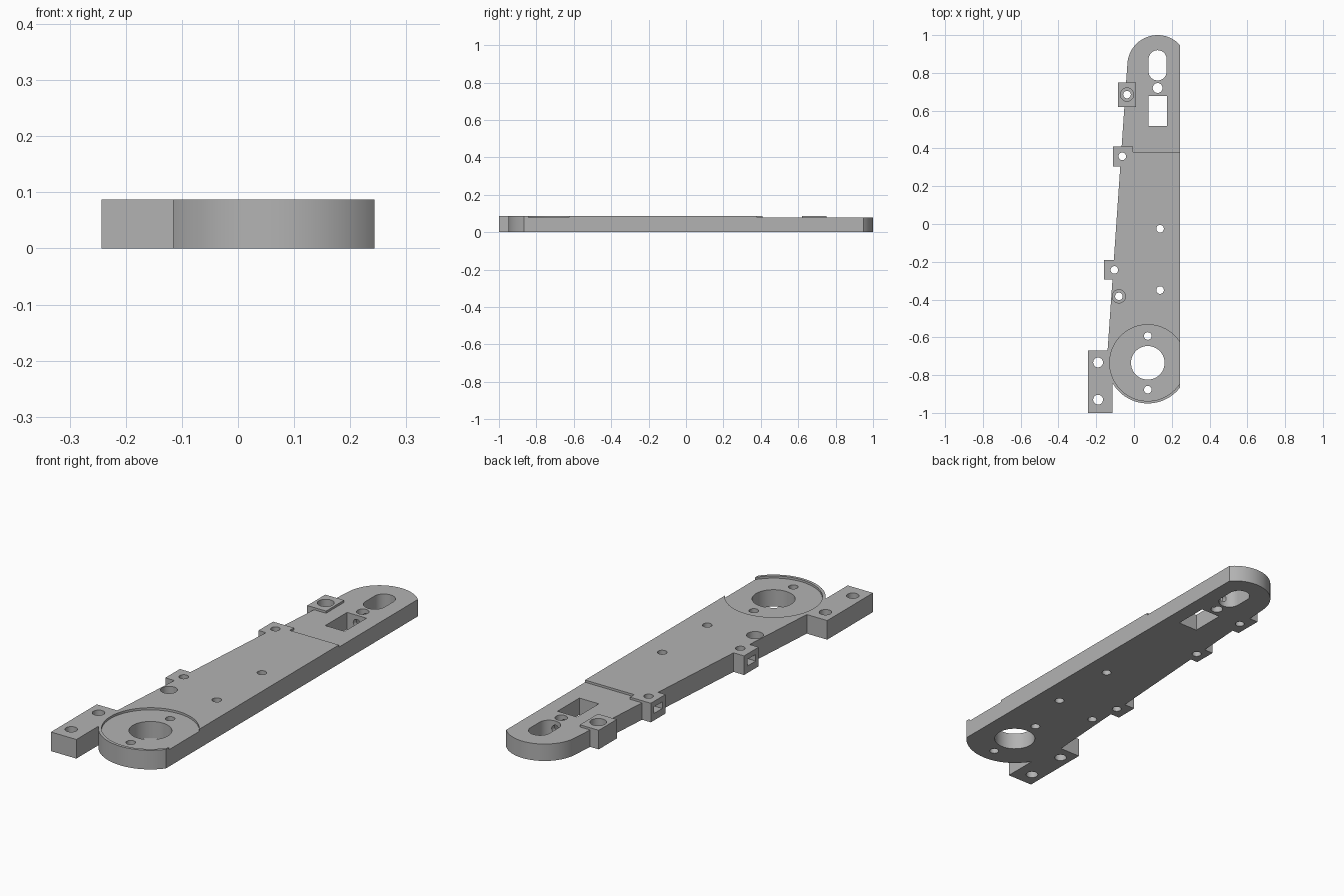
import bpy, bmesh
from math import cos, sin, acos, radians, degrees

if "Cube" in bpy.data.objects:
    bpy.data.objects.remove(bpy.data.objects["Cube"])

TOP, LOW = 0.087, 0.077          # full height and recessed height
RIGHT = 0.243                    # straight right edge
HUB, HUB_R = (0.073, -0.735), 0.215
TIP, TIP_R = (0.125, 0.84), 0.16

grey = bpy.data.materials.new("plain grey")
grey.use_nodes = True
grey.diffuse_color = (0.45, 0.45, 0.45, 1)
grey.node_tree.nodes["Principled BSDF"].inputs["Base Color"].default_value = (0.45, 0.45, 0.45, 1)


def arc(centre, r, a0, a1, n=32):
    angles = [radians(a0 + (a1 - a0) * i / n) for i in range(n + 1)]
    return [(centre[0] + r * cos(a), centre[1] + r * sin(a)) for a in angles]


def rect(x0, x1, y0, y1):
    return [(x0, y0), (x1, y0), (x1, y1), (x0, y1)]


def prism(name, outline, z0, z1):
    bm = bmesh.new()
    face = bm.faces.new([bm.verts.new((x, y, z0)) for x, y in outline])
    ext = bmesh.ops.extrude_face_region(bm, geom=[face])["geom"]
    for v in ext:
        if isinstance(v, bmesh.types.BMVert):
            v.co.z = z1
    bmesh.ops.recalc_face_normals(bm, faces=bm.faces[:])
    mesh = bpy.data.meshes.new(name)
    bm.to_mesh(mesh)
    bm.free()
    mesh.materials.append(grey)
    obj = bpy.data.objects.new(name, mesh)
    bpy.context.collection.objects.link(obj)
    return obj


def cut(cutter):
    cutter.hide_render = True
    bpy.context.view_layer.objects.active = arm
    mod = arm.modifiers.new("cut", "BOOLEAN")
    mod.operation, mod.solver, mod.object = "DIFFERENCE", "EXACT", cutter
    bpy.ops.object.modifier_apply(modifier=mod.name)
    bpy.data.objects.remove(cutter)


def hole(x, y, r, z0=-0.1, z1=0.2):
    cut(prism("hole_cutter", arc((x, y), r, 0, 352.5, 47), z0, z1))


def slanted(y):
    return -0.035 + (y - 0.85) * 0.069


# Arm outline: hub arc, right edge, rounded tip, slanted left edge with tabs, end block
hub_end = degrees(acos((RIGHT - HUB[0]) / HUB_R))
hub_start = degrees(acos((-0.115 - HUB[0]) / HUB_R))
tip_start = degrees(acos((RIGHT - TIP[0]) / TIP_R))
outline = arc(HUB, HUB_R, 360 - hub_start, 360 - hub_end)
outline += arc(TIP, TIP_R, tip_start, 176)
for left, y1, y0 in ((-0.085, 0.75, 0.62), (-0.11, 0.41, 0.305), (-0.16, -0.19, -0.295)):
    outline += [(slanted(y1), y1), (left, y1), (left, y0), (slanted(y0), y0)]
outline += [(slanted(-0.67), -0.67), (-RIGHT, -0.67), (-RIGHT, -1), (-0.115, -1)]
arm = prism("arm_plate", outline, 0, TOP)

# Lowered tip surface, stepping around the raised tabs
cut(prism("tip_recess", [(0.4, 0.38), (0.4, 1.1), (-0.3, 1.1), (-0.3, 0.75), (0.01, 0.75),
                         (0.01, 0.62), (-0.3, 0.62), (-0.3, 0.41), (-0.005, 0.41),
                         (-0.005, 0.38)], LOW, 0.2))

# Hub recess, bore and screw holes
hole(*HUB, 0.202, LOW)
hole(*HUB, 0.089)
for dy in (-0.142, 0.142):
    hole(HUB[0], HUB[1] + dy, 0.02)

# Rounded slot, adjuster hole and square window, joined by a lengthwise bore
cut(prism("slot_cutter", arc((0.125, 0.872), 0.048, 0, 180, 24)
          + arc((0.125, 0.808), 0.048, 180, 360, 24), -0.1, 0.2))
cut(prism("window_cutter", rect(0.076, 0.174, 0.52, 0.677), -0.1, 0.2))
hole(0.125, 0.72, 0.026)
bore = prism("bore_cutter", arc((0, 0), 0.018, 0, 345, 23), -0.09, 0.09)
bore.rotation_euler.x = radians(90)
bore.location = (0.125, 0.71, 0.04)
bpy.context.view_layer.update()
cut(bore)

# Plain holes in the arm, the small tabs and the end block
for y in (-0.025, -0.35):
    hole(0.138, y, 0.02)
for y in (-0.733, -0.93):
    hole(-0.19, y, 0.026)

# Small tabs: vertical hole with a side nut slot
for x, y in ((-0.062, 0.358), (-0.104, -0.243)):
    hole(x, y, 0.02)
    cut(prism("nut_slot", rect(-0.3, x + 0.033, y - 0.03, y + 0.03), 0.032, 0.062))

# Counterbored holes
for x, y in ((-0.037, 0.685), (-0.08, -0.383)):
    hole(x, y, 0.035, 0.045)
    hole(x, y, 0.02)

bpy.ops.object.select_all(action="DESELECT")
arm.select_set(True)
bpy.context.view_layer.objects.active = arm
bpy.ops.object.shade_smooth_by_angle(angle=radians(30))
